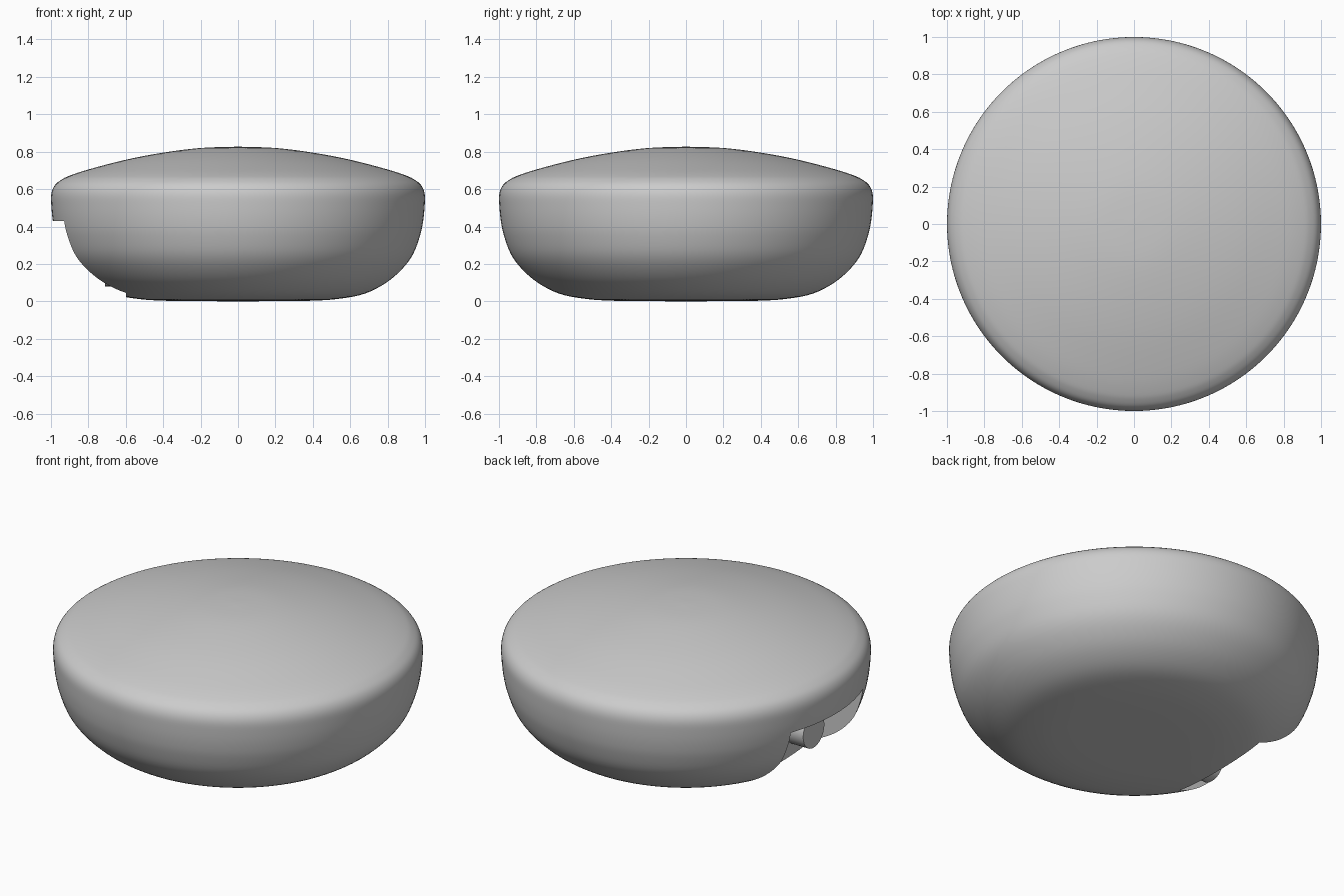
import bpy, bmesh, math
from mathutils import Vector, Matrix

cube = bpy.data.objects.get("Cube")
if cube:
    bpy.data.objects.remove(cube, do_unlink=True)

grey = bpy.data.materials.new("plain_grey")
grey.use_nodes = True
grey.diffuse_color = (0.6, 0.6, 0.6, 1)
grey.node_tree.nodes["Principled BSDF"].inputs["Base Color"].default_value = (0.6, 0.6, 0.6, 1)


def make_object(name, bm):
    bmesh.ops.recalc_face_normals(bm, faces=bm.faces)
    mesh = bpy.data.meshes.new(name)
    bm.to_mesh(mesh)
    bm.free()
    mesh.materials.append(grey)
    obj = bpy.data.objects.new(name, mesh)
    bpy.context.collection.objects.link(obj)
    return obj


def smooth_path(points, steps=4):
    """Catmull-Rom curve through the profile points."""
    pts = [Vector(p) for p in points]
    ext = [pts[0]] + pts + [pts[-1]]
    out = []
    for a, b, c, d in zip(ext, ext[1:], ext[2:], ext[3:]):
        for i in range(steps):
            t = i / steps
            out.append(0.5 * (2 * b + (c - a) * t + (2 * a - 5 * b + 4 * c - d) * t ** 2
                              + (3 * b - a - 3 * c + d) * t ** 3))
    return out + [pts[-1]]


def lathe(name, path, segments):
    bm = bmesh.new()
    verts = [bm.verts.new((r, 0, z)) for r, z in path]
    edges = [bm.edges.new(pair) for pair in zip(verts, verts[1:])]
    bmesh.ops.spin(bm, geom=verts + edges, cent=(0, 0, 0), axis=(0, 0, 1),
                   angle=math.tau, steps=segments, use_duplicate=False)
    bmesh.ops.remove_doubles(bm, verts=bm.verts, dist=0.0005)
    return make_object(name, bm)


def shade(obj):
    bpy.ops.object.select_all(action="DESELECT")
    obj.select_set(True)
    bpy.context.view_layer.objects.active = obj
    bpy.ops.object.shade_smooth_by_angle(angle=math.radians(30))


# Rounded body: flat base, bulging side, shallow domed top
profile = [(0, 0), (0.38, 0.003), (0.55, 0.015), (0.68, 0.042), (0.79, 0.098),
           (0.875, 0.17), (0.935, 0.25), (0.973, 0.35), (0.99, 0.43), (0.998, 0.51),
           (0.998, 0.575), (0.98, 0.62), (0.945, 0.65), (0.9, 0.672), (0.8, 0.705),
           (0.6, 0.757), (0.4, 0.795), (0.2, 0.82), (0, 0.827)]
body = lathe("body", smooth_path(profile), 128)

# Socket recess cut into the right side, open at the base
bm = bmesh.new()
bmesh.ops.create_cube(bm, size=1, matrix=Matrix.Translation((-0.9, 0, 0.13))
                      @ Matrix.Diagonal((0.6, 0.68, 0.6, 1)))
cutter = make_object("recess_cutter", bm)
cutter.hide_render = True

cut = body.modifiers.new("recess", "BOOLEAN")
cut.operation = "DIFFERENCE"
cut.solver = "EXACT"
cut.object = cutter
bpy.context.view_layer.objects.active = body
bpy.ops.object.modifier_apply(modifier=cut.name)
bpy.data.objects.remove(cutter, do_unlink=True)
shade(body)

# Round connector standing out of the recess wall
bm = bmesh.new()
bmesh.ops.create_cone(bm, cap_ends=True, segments=32, radius1=0.1, radius2=0.1, depth=0.15,
                      matrix=Matrix.Translation((-0.635, -0.19, 0.18))
                      @ Matrix.Rotation(math.pi / 2, 4, "Y"))
shade(make_object("connector", bm))
